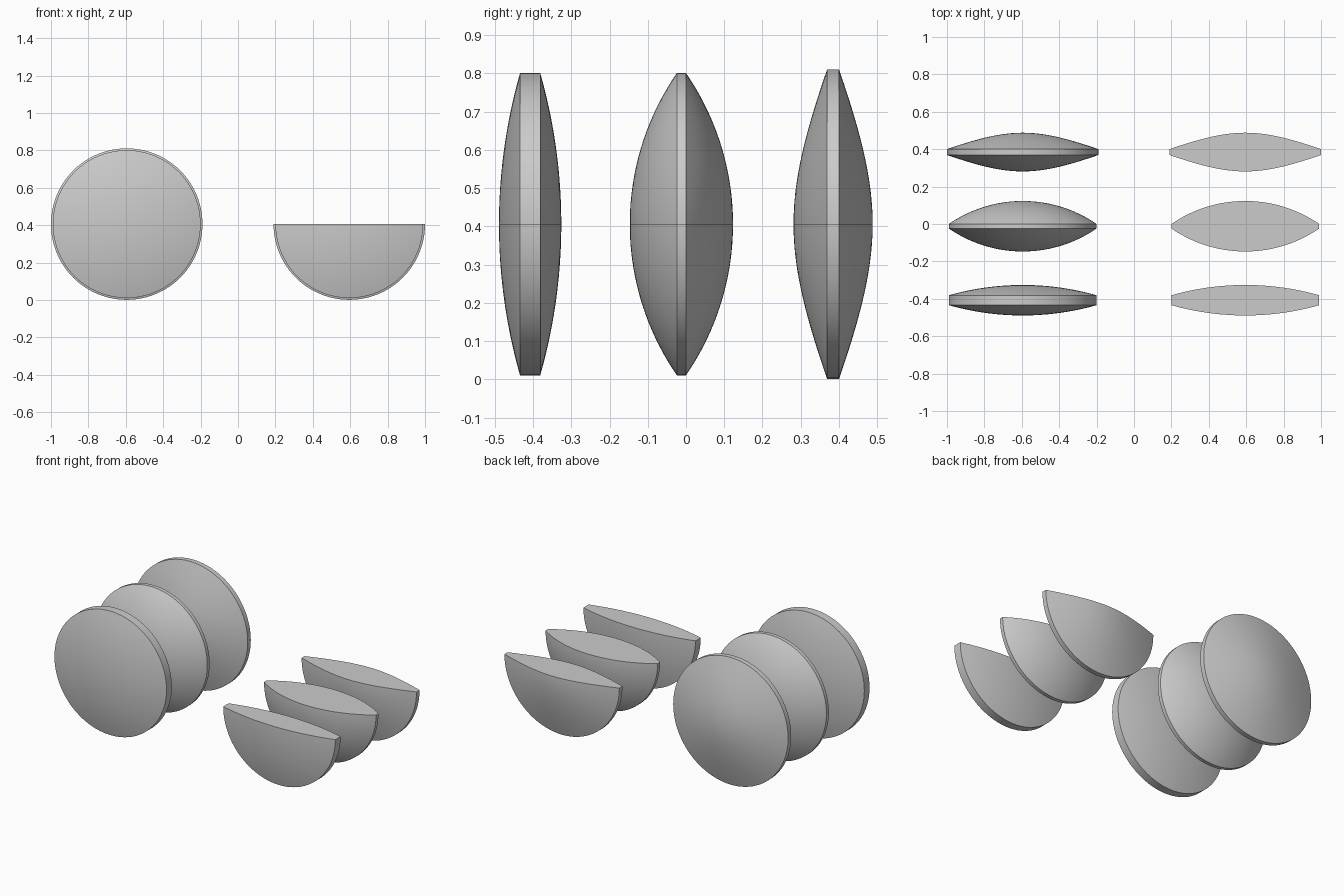
import bpy, bmesh, math
from mathutils import Vector

if "Cube" in bpy.data.objects:
    bpy.data.objects.remove(bpy.data.objects["Cube"])

CX, CZ, SEG, RINGS = 0.595, 0.406, 96, 20


def spherical(sag, rad):
    R = (rad * rad + sag * sag) / (2 * sag)
    return lambda r: sag - R + math.sqrt(R * R - r * r)


def aspheric(sag, rad, b=0.3):
    # hyperbolic cap: rounded centre, nearly straight towards the rim
    k = math.sqrt(1 + (rad / b) ** 2) - 1
    return lambda r: sag * (1 - (math.sqrt(1 + (r / b) ** 2) - 1) / k)


def lens(name, x, rad, rim, sags, cap, half):
    bm = bmesh.new()
    radii = [rad * i / RINGS for i in range(RINGS + 1)]
    front, back = (cap(s, rad) for s in sags)
    profile = [(r, rim[0] - front(r)) for r in radii]
    profile += [(r, rim[1] + back(r)) for r in reversed(radii)]
    verts = [bm.verts.new((r, y, 0)) for r, y in profile]
    edges = [bm.edges.new(p) for p in zip(verts, verts[1:])]
    bmesh.ops.spin(bm, geom=verts + edges, cent=(0, 0, 0), axis=(0, 1, 0),
                   angle=2 * math.pi, steps=SEG)
    bmesh.ops.remove_doubles(bm, verts=bm.verts, dist=1e-5)
    if half:
        # slice away the upper half and close the cut
        bmesh.ops.bisect_plane(bm, geom=bm.verts[:] + bm.edges[:] + bm.faces[:],
                               dist=1e-5, plane_co=(0, 0, 0), plane_no=(0, 0, 1),
                               clear_outer=True)
        bmesh.ops.holes_fill(bm, edges=[e for e in bm.edges if e.is_boundary])
    bmesh.ops.recalc_face_normals(bm, faces=bm.faces)
    bmesh.ops.translate(bm, verts=bm.verts, vec=Vector((x, 0, CZ)))
    me = bpy.data.meshes.new(name)
    bm.to_mesh(me)
    bm.free()
    ob = bpy.data.objects.new(name, me)
    bpy.context.collection.objects.link(ob)
    bpy.ops.object.select_all(action='DESELECT')
    ob.select_set(True)
    bpy.context.view_layer.objects.active = ob
    bpy.ops.object.shade_smooth_by_angle(angle=math.radians(15))


# name, radius, rim y range, front/back bulge, surface type
SPECS = [
    ("thin_lens", 0.395, (-0.434, -0.381), (0.055, 0.055), spherical),
    ("thick_lens", 0.395, (-0.024, 0.0), (0.123, 0.123), spherical),
    ("aspheric_lens", 0.405, (0.369, 0.4), (0.088, 0.088), aspheric),
]
for name, rad, rim, sags, cap in SPECS:
    lens(name, -CX, rad, rim, sags, cap, False)
    lens(name + "_half", CX, rad, rim, sags, cap, True)
